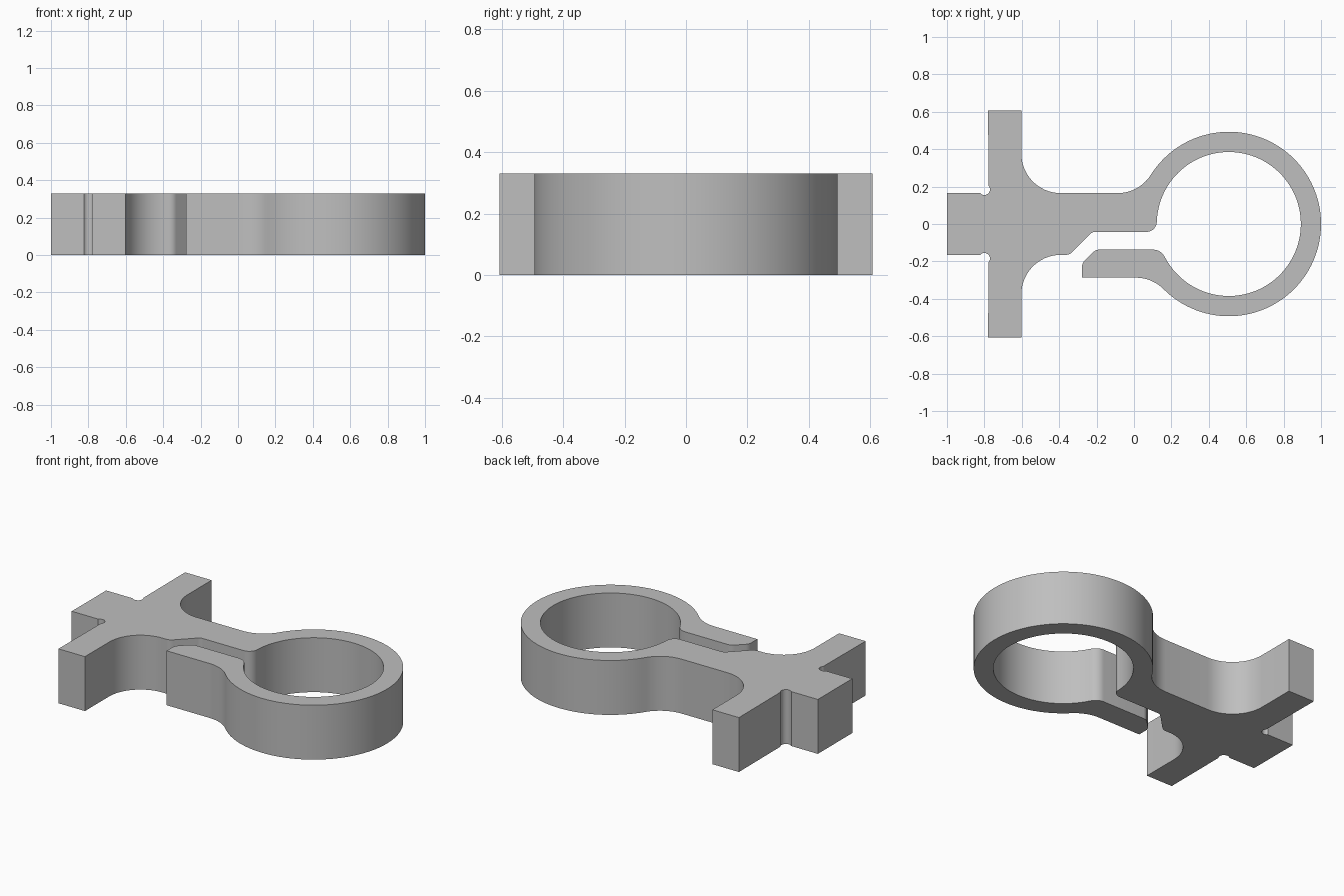
import bpy, bmesh
from math import sin, cos, acos, tan, radians, sqrt, atan2, degrees
from mathutils import Vector

cube = bpy.data.objects.get("Cube")
if cube:
    bpy.data.objects.remove(cube, do_unlink=True)

HEIGHT = 0.33
RING = Vector((0.507, 0))
OUTER, INNER = 0.493, 0.385
BLEND = 0.21              # large fillet radius
SPINE = 0.165             # half width of the body
ARM = 0.607               # half span of the cross arm
ARM_L, ARM_R = -0.78, -0.602


def arc(c, r, a0, a1, step=4):
    """Points on an arc, from a0 to a1 degrees."""
    n = max(3, int(abs(a1 - a0) / step))
    angles = [radians(a0 + (a1 - a0) * i / n) for i in range(n + 1)]
    return [Vector((c[0] + r * cos(a), c[1] + r * sin(a))) for a in angles]


def rounded(before, corner, after, r):
    """Points that round off a corner between its two neighbours."""
    p = Vector(corner)
    u = (Vector(before) - p).normalized()
    v = (Vector(after) - p).normalized()
    half = acos(u.dot(v)) / 2
    centre = p + (u + v).normalized() * r / sin(half)
    start, end = [p + d * r / tan(half) - centre for d in (u, v)]
    a0 = degrees(atan2(start.y, start.x))
    a1 = degrees(atan2(end.y, end.x))
    sweep = (a1 - a0 + 180) % 360 - 180
    return arc(centre, r, a0, a0 + sweep, 6)


def chain(points):
    """Outline from (x, y, radius) corners; the ends stay sharp."""
    out = []
    for i, (x, y, r) in enumerate(points):
        if r:
            out += rounded(points[i - 1][:2], (x, y), points[i + 1][:2], r)
        else:
            out.append(Vector((x, y)))
    return out


def ring_blend(y, side):
    """Concave blend centre between a straight edge and the ring."""
    cy = y + side * BLEND
    return Vector((RING.x - sqrt((OUTER + BLEND) ** 2 - cy ** 2), cy))


def angle_to(a, b):
    return degrees(atan2(b.y - a.y, b.x - a.x))


# Tail and lower half of the cross arm, with a round relief in the corner
relief = (-0.80, -0.185)
outline = [Vector((-1, SPINE)), Vector((-1, -SPINE))]
outline += arc(relief, 0.03, 138, -42, 15)

# Body underside, ramp and upper jaw
outline += chain([(ARM_L, -ARM, 0), (ARM_R, -ARM, 0), (ARM_R, -SPINE, BLEND),
                  (-0.345, -SPINE, 0.05), (-0.222, -0.042, 0.04),
                  (0.122, -0.042, 0.055), (0.122, 0.015, 0)])

# Bore of the ring
outline += arc(RING, INNER, 177, -152, 3)

# Lower jaw
low = ring_blend(-0.287, -1)
outline += chain([(0.167, -0.181, 0), (0.144, -0.137, 0.07),
                  (-0.205, -0.137, 0.05), (-0.278, -0.21, 0.05),
                  (-0.278, -0.287, 0)])[1:]

# Outside of the ring with its blends
high = ring_blend(SPINE, 1)
a_low, a_high = angle_to(low, RING), angle_to(high, RING)
outline += arc(low, BLEND, 90, a_low)
outline += arc(RING, OUTER, a_low - 180, a_high + 180, 3)[1:-1]
outline += arc(high, BLEND, a_high, -90)

# Upper half of the cross arm
outline += chain([(high.x, SPINE, 0), (ARM_R, SPINE, BLEND),
                  (ARM_R, ARM, 0), (ARM_L, ARM, 0)])[1:]
outline += arc((relief[0], -relief[1]), 0.03, 42, -138, 15)

# Extrude the outline into the solid clip
bm = bmesh.new()
face = bm.faces.new([bm.verts.new((p.x, p.y, 0)) for p in outline])
top = bmesh.ops.extrude_face_region(bm, geom=[face], use_keep_orig=True)["geom"]
bmesh.ops.translate(bm, vec=(0, 0, HEIGHT),
                    verts=[g for g in top if isinstance(g, bmesh.types.BMVert)])
bmesh.ops.remove_doubles(bm, verts=bm.verts, dist=0.0005)
bmesh.ops.recalc_face_normals(bm, faces=bm.faces)
mesh = bpy.data.meshes.new("ring_clip")
bm.to_mesh(mesh)
bm.free()

clip = bpy.data.objects.new("ring_clip", mesh)
bpy.context.collection.objects.link(clip)

# Plain grey
grey = bpy.data.materials.new("grey")
grey.use_nodes = True
grey.diffuse_color = (0.52, 0.52, 0.52, 1)
grey.node_tree.nodes["Principled BSDF"].inputs["Base Color"].default_value = grey.diffuse_color
mesh.materials.append(grey)

bpy.ops.object.select_all(action='DESELECT')
clip.select_set(True)
bpy.context.view_layer.objects.active = clip
bpy.ops.object.shade_smooth_by_angle(angle=radians(30))
